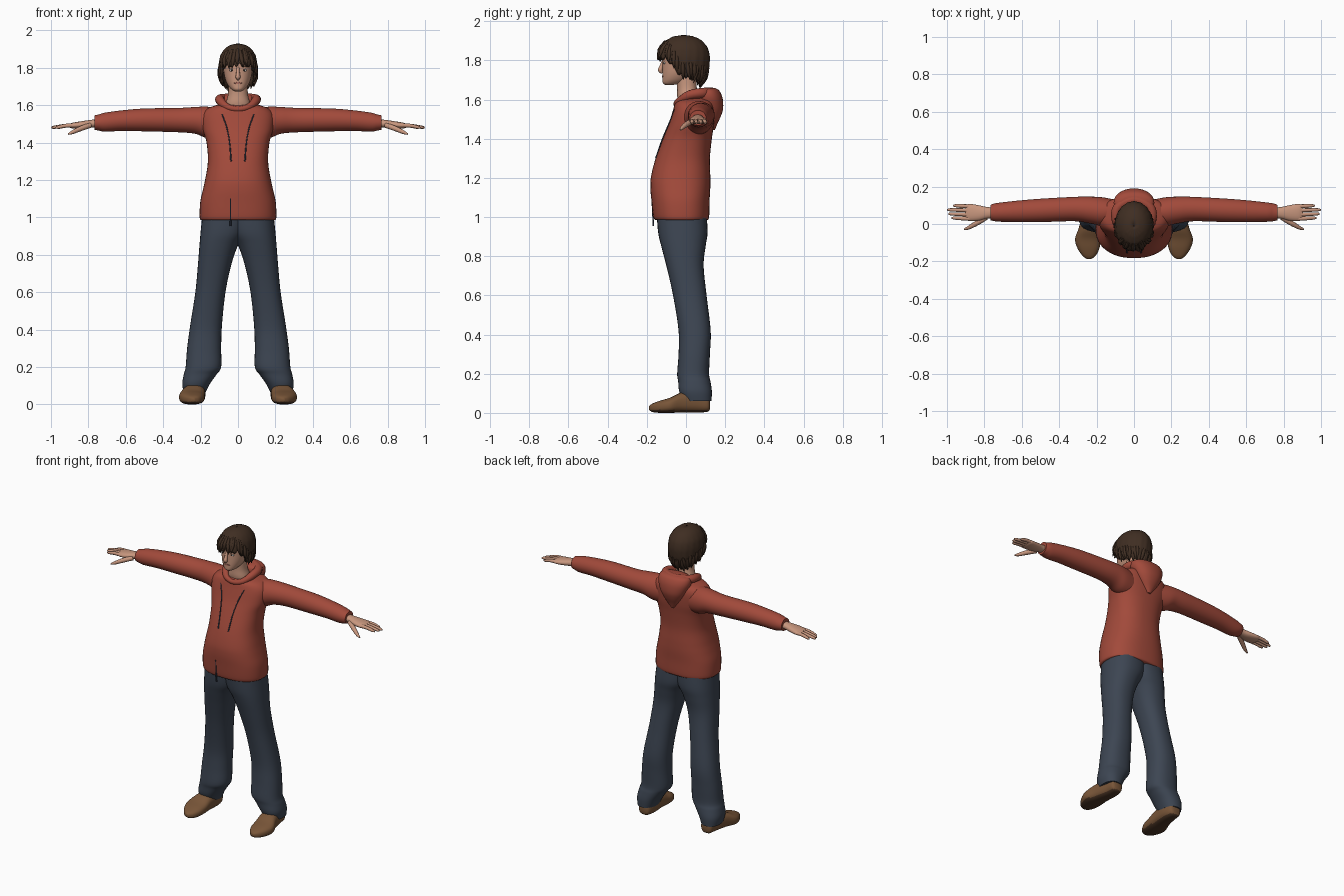
import bpy, bmesh, math, random
from mathutils import Vector

random.seed(4)


def material(name, rgb):
    m = bpy.data.materials.new(name)
    m.diffuse_color = (*rgb, 1)
    return m


RED = material("hoodie_red", (0.36, 0.068, 0.043))
BLUE = material("denim_blue", (0.046, 0.06, 0.085))
BROWN = material("shoe_brown", (0.19, 0.092, 0.04))
SOLE = material("sole_dark", (0.07, 0.035, 0.018))
SKIN = material("skin", (0.58, 0.31, 0.21))
HAIR = material("hair_brown", (0.05, 0.027, 0.016))
CORD = material("cord_dark", (0.03, 0.04, 0.065))
LIP = material("lip_pink", (0.42, 0.16, 0.12))
WHITE = material("eye_white", (0.7, 0.68, 0.64))
DARK = material("eye_dark", (0.02, 0.015, 0.012))


def skin(name, rings, mat, mirror=False, loop=False, cap=True):
    """Join equal rings of points into a smooth surface."""
    bm = bmesh.new()
    vs = [[bm.verts.new(p) for p in r] for r in rings]
    n = len(vs[0])
    for a, b in zip(vs, vs[1:] + ([vs[0]] if loop else [])):
        for i in range(n):
            bm.faces.new((a[i], a[(i + 1) % n], b[(i + 1) % n], b[i]))
    if cap and not loop:
        bm.faces.new(vs[0][::-1])
        bm.faces.new(vs[-1])
    bmesh.ops.recalc_face_normals(bm, faces=bm.faces)
    me = bpy.data.meshes.new(name)
    bm.to_mesh(me)
    bm.free()
    me.materials.append(mat)
    me.shade_smooth()
    me.set_sharp_from_angle(angle=math.radians(55))
    ob = bpy.data.objects.new(name, me)
    bpy.context.collection.objects.link(ob)
    if mirror:
        ob.modifiers.new("mirror", 'MIRROR')
    return ob


def smooth_rows(rows, steps=5, loop=False):
    """Catmull-Rom interpolation through rows of numbers."""
    out, n = [], len(rows)
    get = (lambda i: rows[i % n]) if loop else (lambda i: rows[min(max(i, 0), n - 1)])
    for i in range(n if loop else n - 1):
        q = [get(i + k) for k in (-1, 0, 1, 2)]
        for s in range(steps):
            t = s / steps
            out.append([0.5 * (2 * b + (c - a) * t + (2 * a - 5 * b + 4 * c - d) * t * t
                        + (3 * b - a - 3 * c + d) * t ** 3) for a, b, c, d in zip(*q)])
    return out if loop else out + [list(rows[-1])]


def loft(name, rows, mat, axis='Z', power=2.2, n=32, **kw):
    """Rows: position on axis, then min/max of the two other axes."""
    rings = []
    for h, a0, a1, b0, b1 in smooth_rows(rows):
        ring = []
        for i in range(n):
            t = 2 * math.pi * i / n
            c, s = math.cos(t), math.sin(t)
            u = (a0 + a1) / 2 + (a1 - a0) / 2 * math.copysign(abs(c) ** (2 / power), c)
            v = (b0 + b1) / 2 + (b1 - b0) / 2 * math.copysign(abs(s) ** (2 / power), s)
            ring.append({'X': (h, u, v), 'Y': (u, h, v), 'Z': (u, v, h)}[axis])
        rings.append(ring)
    return skin(name, rings, mat, **kw)


def tube(name, rows, mat, n=10, steps=4, loop=False, **kw):
    """Rows: x, y, z, radius along a path."""
    rows = smooth_rows(rows, steps, loop)
    pts, rings = [Vector(r[:3]) for r in rows], []
    m = len(pts)
    for i, p in enumerate(pts):
        d = (pts[(i + 1) % m] - pts[i - 1]) if loop else (pts[min(i + 1, m - 1)] - pts[max(i - 1, 0)])
        u = d.cross(Vector((0.13, 0.2, 1)) if abs(d.normalized().z) < 0.8 else Vector((0, 1, 0))).normalized()
        v = d.cross(u).normalized()
        rings.append([p + rows[i][3] * (u * math.cos(2 * math.pi * k / n) + v * math.sin(2 * math.pi * k / n))
                      for k in range(n)])
    return skin(name, rings, mat, loop=loop, **kw)


def sym(rows):
    """Rows z, half width, front, back -> symmetric loft rows."""
    return [(z, -w, w, f, b) for z, w, f, b in rows]


# Hoodie body, sleeves, hood and collar
loft("hoodie_body", sym([
    (0.985, 0.195, -0.155, 0.11), (1.0, 0.205, -0.167, 0.118), (1.08, 0.202, -0.176, 0.12),
    (1.15, 0.187, -0.182, 0.124), (1.21, 0.174, -0.178, 0.124), (1.3, 0.161, -0.155, 0.122),
    (1.4, 0.168, -0.118, 0.132), (1.47, 0.188, -0.09, 0.142), (1.54, 0.192, -0.068, 0.146),
    (1.58, 0.165, -0.056, 0.142), (1.6, 0.115, -0.04, 0.13), (1.61, 0.08, -0.02, 0.11)]), RED, power=2.4, n=48)
loft("sleeve", [
    (0.1, 0.0, 0.13, 1.42, 1.585), (0.17, -0.01, 0.143, 1.425, 1.592), (0.23, 0.002, 0.146, 1.447, 1.59),
    (0.32, 0.015, 0.145, 1.455, 1.585), (0.5, 0.01, 0.135, 1.46, 1.582), (0.62, 0.01, 0.125, 1.462, 1.572),
    (0.71, 0.012, 0.115, 1.458, 1.56), (0.745, 0.015, 0.11, 1.464, 1.55), (0.768, 0.02, 0.102, 1.468, 1.545)],
    RED, axis='X', power=2, mirror=True)
loft("hood", sym([
    (1.445, 0.012, 0.12, 0.148), (1.48, 0.04, 0.1, 0.162), (1.52, 0.068, 0.08, 0.18),
    (1.56, 0.09, 0.06, 0.19), (1.61, 0.108, 0.045, 0.186), (1.645, 0.102, 0.05, 0.17),
    (1.658, 0.07, 0.08, 0.15)]), RED)
tube("hood_collar", [
    (0, -0.05, 1.578, 0.015), (0.06, -0.035, 1.592, 0.018), (0.095, 0.02, 1.624, 0.024),
    (0.085, 0.09, 1.634, 0.026), (0, 0.13, 1.636, 0.026), (-0.085, 0.09, 1.634, 0.026),
    (-0.095, 0.02, 1.624, 0.024), (-0.06, -0.035, 1.592, 0.018)], RED, loop=True, n=14)

# Drawstrings and hem cord
tube("drawstring", [(0.085, -0.058, 1.55, 0.003), (0.06, -0.086, 1.48, 0.003), (0.045, -0.12, 1.4, 0.003),
                    (0.037, -0.154, 1.3, 0.004)], CORD, mirror=True)
tube("hem_cord", [(-0.04, -0.175, 1.1, 0.003), (-0.04, -0.17, 1.02, 0.003), (-0.04, -0.167, 0.955, 0.005)], CORD)

# Trousers
loft("trouser_leg", [
    (0.06, 0.175, 0.29, -0.015, 0.13), (0.11, 0.15, 0.298, -0.035, 0.132), (0.16, 0.115, 0.29, -0.04, 0.125),
    (0.2, 0.09, 0.28, -0.045, 0.118), (0.3, 0.09, 0.272, -0.038, 0.122), (0.42, 0.086, 0.256, -0.038, 0.126),
    (0.6, 0.067, 0.228, -0.066, 0.105), (0.75, 0.035, 0.214, -0.1, 0.09), (0.85, 0.0, 0.206, -0.126, 0.1),
    (0.92, -0.04, 0.2, -0.142, 0.11), (1.02, -0.06, 0.19, -0.15, 0.105)], BLUE, power=2.3, mirror=True)

# Shoes, with dark undersides
shoe = loft("shoe", [
    (0.122, 0.205, 0.25, 0.02, 0.06), (0.11, 0.188, 0.266, 0.006, 0.09), (0.06, 0.175, 0.275, 0.002, 0.11),
    (-0.02, 0.177, 0.295, 0.002, 0.105), (-0.08, 0.178, 0.315, 0.0, 0.078), (-0.13, 0.185, 0.302, 0.0, 0.063),
    (-0.17, 0.205, 0.275, 0.004, 0.048), (-0.188, 0.23, 0.25, 0.015, 0.035)], BROWN, axis='Y', power=2.6, mirror=True)
shoe.data.materials.append(SOLE)
for f in shoe.data.polygons:
    f.material_index = int(f.center.z < 0.014)

# Hands
loft("palm", [
    (0.72, 0.03, 0.09, 1.485, 1.525), (0.78, 0.03, 0.09, 1.48, 1.522), (0.83, 0.018, 0.1, 1.475, 1.515),
    (0.88, 0.016, 0.108, 1.475, 1.507), (0.9, 0.025, 0.1, 1.48, 1.5)], SKIN, axis='X', n=20, mirror=True)
for i, tip in enumerate((0.975, 0.992, 0.998, 0.968)):
    y = 0.028 + 0.022 * i
    tube("finger", [(0.87, y, 1.492, 0.011), (0.92, y + 0.002, 1.49, 0.0105), (tip - 0.015, y + 0.004, 1.482, 0.0085),
                    (tip, y + 0.004, 1.479, 0.004)], SKIN, mirror=True)
tube("thumb", [(0.79, 0.035, 1.492, 0.014), (0.84, 0.005, 1.475, 0.014), (0.885, -0.02, 1.455, 0.01),
               (0.908, -0.028, 1.445, 0.004)], SKIN, mirror=True)

# Neck, head and face
loft("neck", sym([(1.56, 0.08, -0.03, 0.09), (1.61, 0.066, -0.044, 0.07), (1.66, 0.053, -0.045, 0.055),
                  (1.73, 0.052, -0.05, 0.055)]), SKIN)
loft("head", sym([
    (1.674, 0.018, -0.105, -0.07), (1.684, 0.035, -0.118, -0.02), (1.705, 0.053, -0.12, 0.02),
    (1.74, 0.069, -0.12, 0.06), (1.79, 0.078, -0.12, 0.085), (1.84, 0.08, -0.122, 0.09),
    (1.88, 0.07, -0.105, 0.08), (1.905, 0.04, -0.07, 0.05)]), SKIN)
tube("nose", [(0, -0.114, 1.805, 0.007), (0, -0.125, 1.77, 0.01), (0, -0.131, 1.75, 0.013),
              (0, -0.12, 1.738, 0.007)], SKIN)


def face_plate(name, x, z, w, h, mat, y):
    loft(name, [(y, x - w, x + w, z - h, z + h), (y - 0.006, x - w * 0.9, x + w * 0.9, z - h * 0.8, z + h * 0.8)],
         mat, axis='Y', power=2, n=16, mirror=x > 0)


face_plate("mouth", 0, 1.718, 0.022, 0.006, LIP, -0.116)
face_plate("eye", 0.032, 1.787, 0.014, 0.007, WHITE, -0.108)
face_plate("iris", 0.032, 1.787, 0.006, 0.0065, DARK, -0.11)
face_plate("eyebrow", 0.034, 1.806, 0.018, 0.003, HAIR, -0.11)

# Hair: a cap whose lower edge drops from the fringe to the nape
PROFILE = [(1.93, 0.02), (1.922, 0.42), (1.9, 0.71), (1.865, 0.92), (1.82, 1.0), (1.76, 0.97), (1.71, 0.84), (1.66, 0.6)]


def hair_point(a, z, grow=1.0):
    for (z0, r0), (z1, r1) in zip(PROFILE, PROFILE[1:]):
        if z >= z1:
            r = r0 + (r1 - r0) * (z0 - z) / (z0 - z1)
            break
    else:
        r = PROFILE[-1][1]
    r *= grow
    return Vector((0.104 * r * math.sin(a), -0.011 - 0.133 * r * math.cos(a), z))


def hair_edge(a):
    d = abs(math.degrees(math.atan2(math.sin(a), math.cos(a))))
    if d < 48:
        return 1.815
    if d < 80:
        return 1.815 - 0.09 * (d - 48) / 32
    return 1.725 - 0.05 * (d - 80) / 100


N = 72
rings = []
for k in range(15):
    t = (k / 14) ** 1.4
    ring = []
    for i in range(N):
        a = 2 * math.pi * i / N
        edge = hair_edge(a) + 0.012 * math.sin(a * 18)
        ring.append(hair_point(a, 1.93 - t * (1.93 - edge), 1 + 0.018 * t * math.sin(a * 18 + 4 * t)))
    rings.append(ring)
cap = skin("hair_cap", rings, HAIR, cap=False)
cap.modifiers.new("thickness", 'SOLIDIFY').thickness = 0.012

# Loose locks around the lower edge
for i in range(34):
    a = 2 * math.pi * (i + random.uniform(-0.3, 0.3)) / 34
    e = hair_edge(a) - random.uniform(0.005, 0.025)
    s = random.uniform(-0.18, 0.18)
    tube("hair_lock", [(*hair_point(a, e + 0.09, 0.96), 0.008), (*hair_point(a + s * 0.4, e + 0.045, 0.98), 0.012),
                       (*hair_point(a + s, e, random.uniform(0.98, 1.1)), 0.001)], HAIR, n=7, steps=3)
